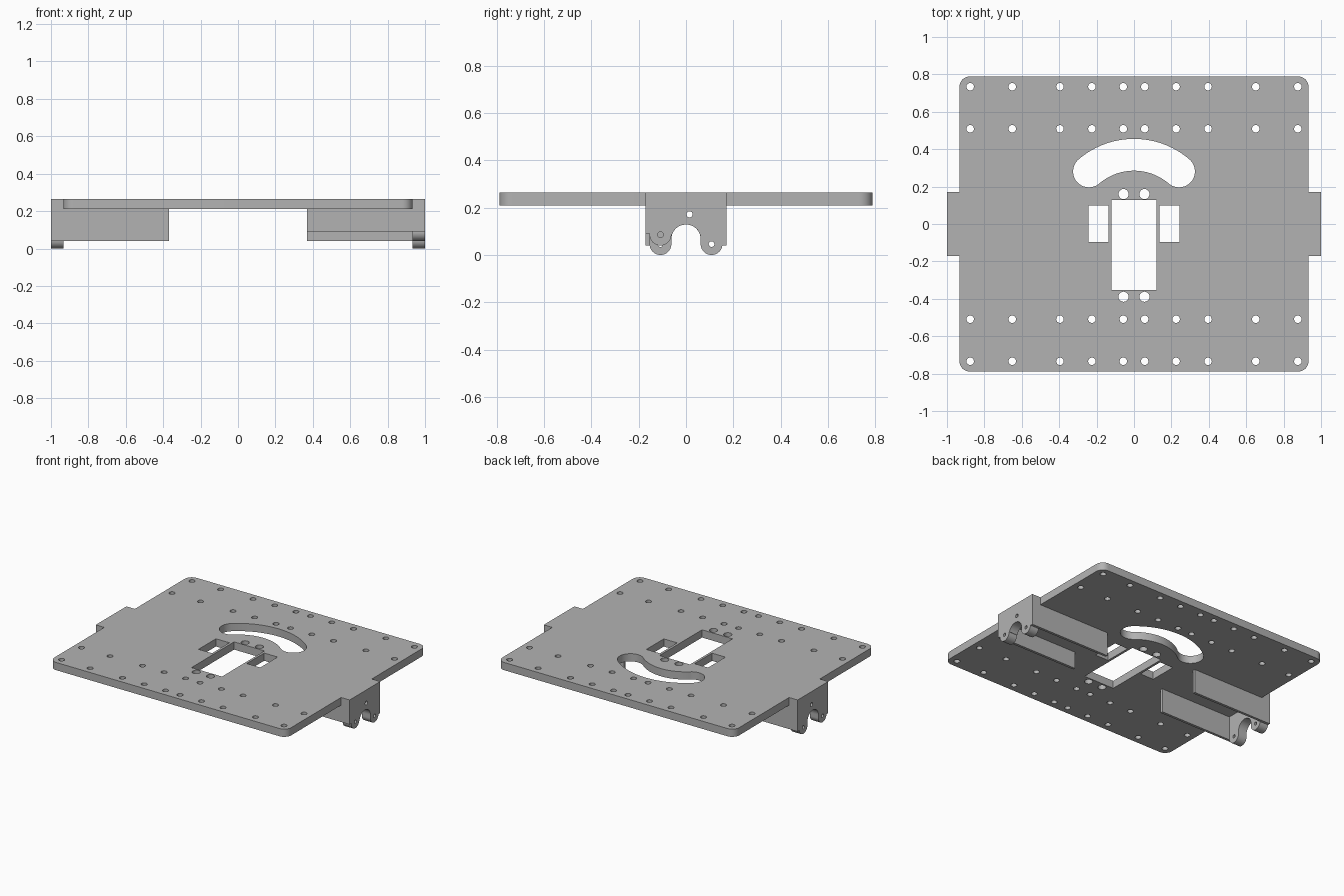
import bpy
import bmesh
from math import cos, sin, asin, degrees, radians
from mathutils import Matrix

old = bpy.data.objects.get("Cube")
if old:
    bpy.data.objects.remove(old)

GREY = (0.45, 0.45, 0.45, 1)
grey = bpy.data.materials.new("grey metal")
grey.diffuse_color = GREY
grey.use_nodes = True
grey.node_tree.nodes["Principled BSDF"].inputs["Base Color"].default_value = GREY

FLAT = Matrix.Identity(4)
# profile drawn in y and z, extruded along x
SIDEWAYS = Matrix(((0, 0, 1, 0), (1, 0, 0, 0), (0, 1, 0, 0), (0, 0, 0, 1)))
TOP, PLATE_BOTTOM = 0.265, 0.21
TAB, EDGE = 0.172, 0.933


def arc(cx, cy, r, start, end, n=24):
    steps = [radians(start + (end - start) * i / n) for i in range(n + 1)]
    return [(cx + r * cos(a), cy + r * sin(a)) for a in steps]


def circle(cx, cy, r, n=24):
    return arc(cx, cy, r, 0, 360, n)[:-1]


def rect(x0, x1, y0, y1):
    return [(x0, y0), (x1, y0), (x1, y1), (x0, y1)]


def extrude(name, loops, low, high, frame=FLAT):
    """Extrude an outline with holes between two heights."""
    curve = bpy.data.curves.new(name, "CURVE")
    curve.dimensions = "2D"
    curve.fill_mode = "BOTH"
    curve.extrude = (high - low) / 2
    for loop in loops:
        spline = curve.splines.new("POLY")
        spline.points.add(len(loop) - 1)
        for point, (x, y) in zip(spline.points, loop):
            point.co = (x, y, 0, 1)
        spline.use_cyclic_u = True
    temp = bpy.data.objects.new(name + " outline", curve)
    mesh = bpy.data.meshes.new_from_object(temp)
    bpy.data.objects.remove(temp)
    bpy.data.curves.remove(curve)
    mesh.transform(frame @ Matrix.Translation((0, 0, (low + high) / 2)))
    bm = bmesh.new()
    bm.from_mesh(mesh)
    bmesh.ops.remove_doubles(bm, verts=bm.verts, dist=0.00005)
    bmesh.ops.recalc_face_normals(bm, faces=bm.faces)
    for face in bm.faces:
        face.smooth = True
    bm.to_mesh(mesh)
    bm.free()
    mesh.set_sharp_from_angle(angle=radians(30))
    mesh.materials.clear()
    mesh.materials.append(grey)
    obj = bpy.data.objects.new(name, mesh)
    bpy.context.collection.objects.link(obj)
    return obj


# Plate outline with rounded corners and side tabs
half_y, corner = 0.789, 0.055
cx, cy = EDGE - corner, half_y - corner
outline = (
    [(EDGE, -TAB), (1, -TAB), (1, TAB), (EDGE, TAB)]
    + arc(cx, cy, corner, 0, 90, 10) + arc(-cx, cy, corner, 90, 180, 10)
    + [(-EDGE, TAB), (-1, TAB), (-1, -TAB), (-EDGE, -TAB)]
    + arc(-cx, -cy, corner, 180, 270, 10) + arc(cx, -cy, corner, 270, 360, 10)
)

# Rows of small mounting holes
holes = [circle(s * x, t * y, 0.02)
         for x in (0.057, 0.225, 0.396, 0.651, 0.876) for s in (-1, 1)
         for y in (0.509, 0.734) for t in (-1, 1)]
# Larger hole pairs by the central opening
holes += [circle(x, y, 0.027) for x in (-0.056, 0.056) for y in (0.16, -0.389)]
# Central opening and its two side windows
holes += [rect(-0.12, 0.12, -0.352, 0.127),
          rect(-0.243, -0.137, -0.097, 0.099), rect(0.137, 0.243, -0.097, 0.099)]
# Curved slot with round ends
mid, width, a0, a1 = 0.37, 0.085, 49.4, 130.6
holes.append(
    arc(0, 0, mid + width, a0, a1, 40)
    + arc(mid * cos(radians(a1)), mid * sin(radians(a1)), width, a1, a1 + 180)[1:-1]
    + arc(0, 0, mid - width, a1, a0, 40)
    + arc(mid * cos(radians(a0)), mid * sin(radians(a0)), width, a0 + 180, a0 + 360)[1:-1]
)
extrude("plate", [outline] + holes, PLATE_BOTTOM, TOP)


def end_bracket(name, low, high, front_lobe, front_step):
    """Arched end block with a round lobe on each side of the arch."""
    r, lobe_y, arch_r, arch_z, back_lobe, back_step = 0.046, 0.108, 0.062, 0.067, 0.046, 0.04
    back_a = degrees(asin((back_step - back_lobe) / r))
    front_a = degrees(asin((front_step - front_lobe) / r))
    arch_end = 180 - degrees(asin(max(0, front_lobe - arch_z) / arch_r))
    profile = (
        [(-TAB, TOP), (TAB, TOP), (TAB, back_step)]
        + arc(lobe_y, back_lobe, r, back_a, -180)
        + arc(0, arch_z, arch_r, 0, arch_end)
        + arc(-lobe_y, front_lobe, r, 0, -180 - front_a)
        + [(-TAB, front_step)]
    )
    bolts = [circle(lobe_y, back_lobe, 0.012), circle(-lobe_y, front_lobe, 0.012),
             circle(0.015, 0.172, 0.013)]
    extrude(name, [profile] + bolts, low, high, SIDEWAYS)


# The front lobe and front rail of the +x side sit higher
end_bracket("left_end_bracket", EDGE, 1, 0.086, 0.09)
end_bracket("right_end_bracket", -1, -EDGE, 0.046, 0.04)

# Thin rails below the plate
for side, s in (("left", 1), ("right", -1)):
    for place, t in (("front", -1), ("back", 1)):
        bottom = 0.09 if (s, t) == (1, -1) else 0.04
        x0, x1 = sorted((s * 0.368, s * EDGE))
        y0, y1 = sorted((t * 0.154, t * TAB))
        extrude(f"{side}_{place}_rail", [rect(x0, x1, y0, y1)], bottom, PLATE_BOTTOM)
